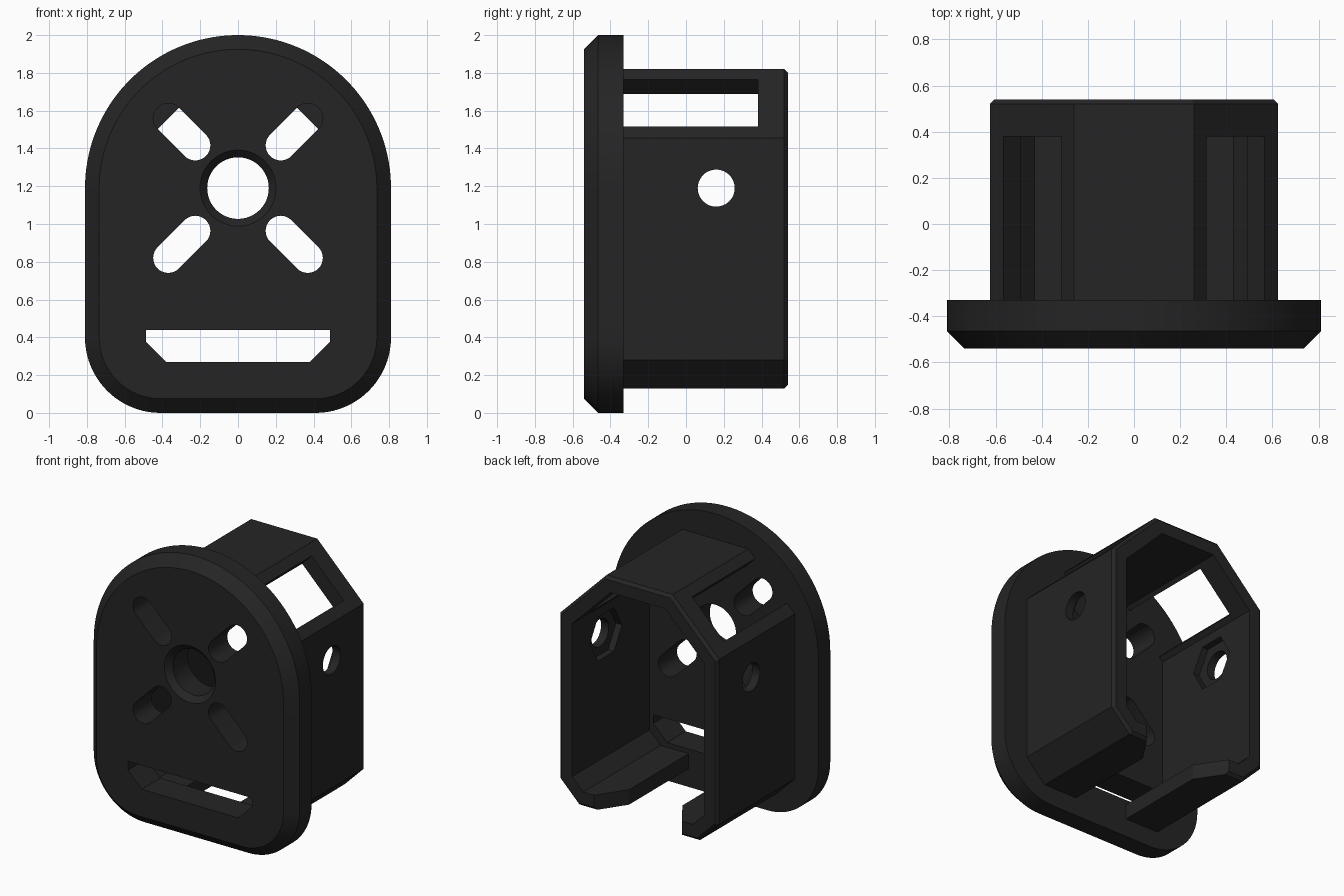
import bpy, bmesh, math
from mathutils import Matrix, Vector

if "Cube" in bpy.data.objects:
    bpy.data.objects.remove(bpy.data.objects["Cube"])

BACK, FRONT, REAR = -0.33, -0.54, 0.54   # plate back, plate front, body rear
WALL, HUB = 0.107, 1.19

black = bpy.data.materials.new("matte black")
black.diffuse_color = (0.018, 0.018, 0.018, 1)
black.use_nodes = True
black.node_tree.nodes["Principled BSDF"].inputs["Base Color"].default_value = black.diffuse_color


def inset(pts, d):
    """Parallel offset of a counter-clockwise convex outline."""
    out = []
    for i, p in enumerate(pts):
        a, b, c = Vector(pts[i - 1]), Vector(p), Vector(pts[(i + 1) % len(pts)])
        n1 = Vector((a.y - b.y, b.x - a.x)).normalized()
        n2 = Vector((b.y - c.y, c.x - b.x)).normalized()
        out.append(tuple(b + (n1 + n2) * d / (1 + n1.dot(n2))))
    return out


def arc(cx, cz, r, a0, a1, n):
    return [(cx + r * math.cos(math.radians(a0 + (a1 - a0) * i / n)),
             cz + r * math.sin(math.radians(a0 + (a1 - a0) * i / n))) for i in range(n + 1)]


def circle(cx, cz, r, n=48, a0=0):
    return arc(cx, cz, r, a0, a0 + 360, n)[:-1]


def loft(name, rings, matrix=None):
    """Solid through (outline in x/z, y) sections."""
    bm = bmesh.new()
    loops = [[bm.verts.new((x, y, z)) for x, z in pts] for pts, y in rings]
    for a, b in zip(loops, loops[1:]):
        for i in range(len(a)):
            j = (i + 1) % len(a)
            bm.faces.new((a[i], a[j], b[j], b[i]))
    bm.faces.new(loops[0])
    bm.faces.new(loops[-1])
    if matrix:
        bm.transform(matrix)
    bmesh.ops.recalc_face_normals(bm, faces=bm.faces)
    me = bpy.data.meshes.new(name)
    bm.to_mesh(me)
    bm.free()
    me.materials.append(black)
    ob = bpy.data.objects.new(name, me)
    bpy.context.collection.objects.link(ob)
    return ob


def combine(target, other, operation='DIFFERENCE'):
    mod = target.modifiers.new("cut", 'BOOLEAN')
    mod.operation, mod.object, mod.solver = operation, other, 'EXACT'
    bpy.context.view_layer.objects.active = target
    bpy.ops.object.modifier_apply(modifier=mod.name)
    bpy.data.objects.remove(other, do_unlink=True)


# housing shell: chamfered box section, hollow
half = [(0.475, 0.13), (0.625, 0.28), (0.625, 1.455), (0.26, 1.82)]
section = half + [(-x, z) for x, z in reversed(half)]
body = loft("housing", [(section, BACK - 0.06), (section, REAR - 0.02), (inset(section, 0.02), REAR)])
combine(body, loft("cavity", [(inset(section, WALL), -0.6), (inset(section, WALL), 0.7)]))

# open bottom channel, flared toward the rear (plan outline turned to cut along z)
plan = [(-0.21, -0.6), (0.21, -0.6), (0.21, 0.34), (0.345, 0.54), (0.345, 0.7),
        (-0.345, 0.7), (-0.345, 0.54), (-0.21, 0.34)]
turn = Matrix(((1, 0, 0, 0), (0, 0, 1, 0), (0, 1, 0, 0), (0, 0, 0, 1)))
combine(body, loft("channel", [(plan, 0.0), (plan, 0.32)], turn))

for s in (1, -1):
    # window square to the sloped roof
    win = [(s * x, z) for x, z in ((0.665, 1.615), (0.415, 1.865), (0.19, 1.64), (0.44, 1.39))]
    combine(body, loft("window", [(win, -0.6), (win, 0.38)]))
    # cross bolt hole with hexagonal nut pocket on the inside
    side = Matrix(((0, s, 0, 0), (1, 0, 0, 0), (0, 0, 1, 0), (0, 0, 0, 1)))
    hole = circle(0.16, HUB, 0.098)
    combine(body, loft("bolt_hole", [(hole, 0.4), (hole, 0.7)], side))
    nut = circle(0.16, HUB, 0.18, 6)
    combine(body, loft("nut_pocket", [(nut, 0.45), (nut, 0.565)], side))

# face plate: round top, rounded lower corners, chamfered front edge
outline = (arc(0.41, 0.4, 0.4, -90, 0, 20) + arc(0, HUB, 0.81, 0, 180, 72)
           + arc(-0.41, 0.4, 0.4, 180, 270, 20))
plate = loft("mount_plate", [(inset(outline, 0.075), FRONT), (outline, FRONT + 0.075), (outline, BACK)])
combine(plate, body, 'UNION')

# centre bore with countersink
combine(plate, loft("bore", [(circle(0, HUB, 0.24), FRONT - 0.04), (circle(0, HUB, 0.163), FRONT + 0.04),
                             (circle(0, HUB, 0.163), BACK + 0.1)]))

# four diagonal slots
for a in (45, 135, 225, 315):
    c, s = math.cos(math.radians(a)), math.sin(math.radians(a))
    slot = (arc(c * 0.522, HUB + s * 0.522, 0.08, a - 90, a + 90, 16)
            + arc(c * 0.32, HUB + s * 0.32, 0.08, a + 90, a + 270, 16))
    combine(plate, loft("slot", [(slot, -0.6), (slot, BACK + 0.02)]))

# lower cable opening
low = [(-0.38, 0.27), (0.38, 0.27), (0.488, 0.378), (0.488, 0.44), (-0.488, 0.44), (-0.488, 0.378)]
combine(plate, loft("cable_opening", [(low, -0.6), (low, BACK + 0.05)]))

plate.name = "motor_mount"
bpy.ops.object.select_all(action='DESELECT')
plate.select_set(True)
bpy.context.view_layer.objects.active = plate
bpy.ops.object.shade_smooth_by_angle(angle=math.radians(25))
